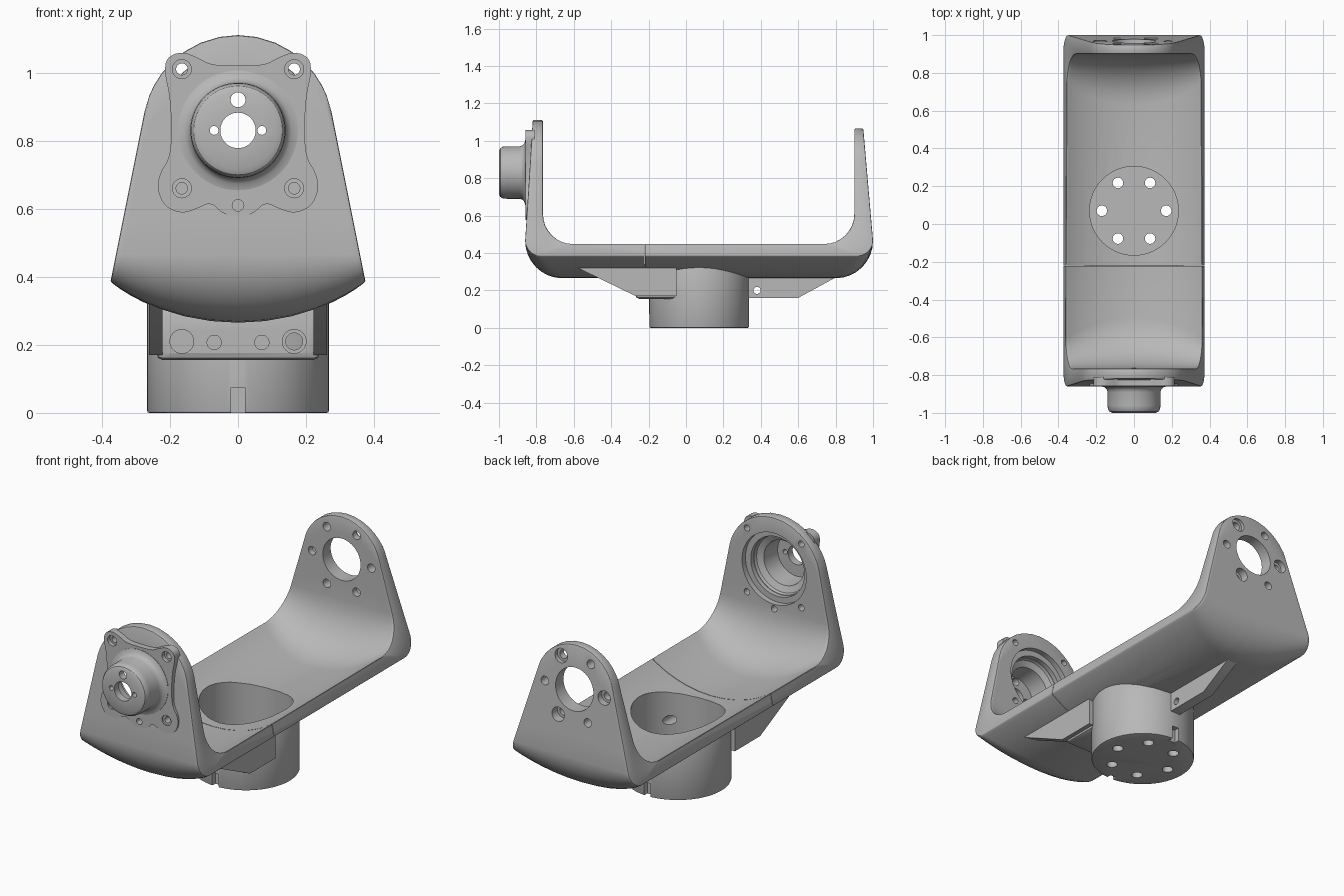
import bpy, bmesh
from math import sin, cos, pi, sqrt, radians

cube = bpy.data.objects.get("Cube")
if cube:
    bpy.data.objects.remove(cube, do_unlink=True)

grey = bpy.data.materials.new("plain_grey")
grey.use_nodes = True
grey.diffuse_color = (0.48, 0.48, 0.48, 1)
grey.node_tree.nodes["Principled BSDF"].inputs["Base Color"].default_value = (0.48, 0.48, 0.48, 1)
AXIS_Z = 0.83   # height of the pivot axis
BASE_Y = 0.07   # centre of the round base


def finish(name, bm):
    bmesh.ops.recalc_face_normals(bm, faces=bm.faces)
    mesh = bpy.data.meshes.new(name)
    bm.to_mesh(mesh)
    bm.free()
    mesh.materials.append(grey)
    obj = bpy.data.objects.new(name, mesh)
    bpy.context.collection.objects.link(obj)
    return obj


def place(axis, a, u, v):
    return {"x": (a, u, v), "y": (u, a, v), "z": (u, v, a)}[axis]


def prism(name, pts, axis, a, b):
    bm = bmesh.new()
    rings = [[bm.verts.new(place(axis, k, u, v)) for u, v in pts] for k in (a, b)]
    for ring in rings:
        bm.faces.new(ring)
    n = len(pts)
    for i in range(n):
        j = (i + 1) % n
        bm.faces.new((rings[0][i], rings[0][j], rings[1][j], rings[1][i]))
    return finish(name, bm)


def circle(u, v, r, n=32):
    return [(u + r * cos(2 * pi * i / n), v + r * sin(2 * pi * i / n)) for i in range(n)]


def drill(u, v, r, axis, a, b, n=32):
    obj = prism("cutter", circle(u, v, r, n), axis, a, b)
    obj.hide_render = True
    return obj


def rect(u0, u1, v0, v1):
    return [(u0, v0), (u1, v0), (u1, v1), (u0, v1)]


def lathe_y(name, profile, n=64):
    bm = bmesh.new()
    rings = [[bm.verts.new((r * cos(2 * pi * i / n), y, AXIS_Z + r * sin(2 * pi * i / n)))
              for r, y in profile] for i in range(n)]
    m = len(profile)
    for i in range(n):
        a, b = rings[i], rings[(i + 1) % n]
        for k in range(m):
            q = (k + 1) % m
            bm.faces.new((a[k], a[q], b[q], b[k]))
    return finish(name, bm)


def bake(obj):
    bpy.context.view_layer.update()
    dg = bpy.context.evaluated_depsgraph_get()
    mesh = bpy.data.meshes.new_from_object(obj.evaluated_get(dg))
    obj.modifiers.clear()
    obj.data = mesh


def bevel(obj, width, angle=40):
    m = obj.modifiers.new("bevel", "BEVEL")
    m.width, m.segments, m.limit_method = width, 2, "ANGLE"
    m.angle_limit = radians(angle)
    bake(obj)


def cut(obj, cutters):
    for c in cutters:
        m = obj.modifiers.new("cut", "BOOLEAN")
        m.operation, m.solver, m.object = "DIFFERENCE", "EXACT", c
    bake(obj)


def chaikin(pts):
    out = []
    for (a, b), (c, d) in zip(pts, pts[1:] + pts[:1]):
        out += [(.75 * a + .25 * c, .75 * b + .25 * d), (.25 * a + .75 * c, .25 * b + .75 * d)]
    return out


# Yoke shell: side, inner y, outer y at bend, outer y at top, cap radius, tangent z, tangent x, taper
FRONT = (-1, -0.765, -0.86, -0.82, 0.28, 0.885, 0.2746, 0.2)
REAR = (1, 0.9, 1.0, 0.945, 0.235, 0.895, 0.2258, 0.292)


def arm_line(t, end, outer):
    s, yi, yb, yt, cap, zt, xt, taper = end
    top = AXIS_Z + sqrt(cap ** 2 - (t * xt) ** 2)
    r, zc, yw = (0.2 - 0.12 * t * t, 0.465, yb) if outer else (0.27 - 0.11 * t * t, 0.61, yi)
    line = []
    for k in range(5):
        z = top + (zc - top) * k / 5
        line.append((yb + (yt - yb) * (z - zc) / (1.1 - zc) if outer else yi, z))
    for k in range(9):
        a = k * pi / 16
        line.append((yw - s * r + s * r * cos(a), zc - r * sin(a)))
    return [(t * (xt + taper * max(0, zt - z)), y, z) for y, z in line]


half = [0.2, 0.4, 0.57, 0.71, 0.82, 0.9, 0.95, 1]
bm = bmesh.new()
columns = []
for t in [-h for h in reversed(half)] + [0] + half:
    lines = [arm_line(t, FRONT, o) + arm_line(t, REAR, o)[::-1] for o in (True, False)]
    columns.append([bm.verts.new(p) for p in lines[0] + lines[1][::-1]])
n = len(columns[0])
for a, b in zip(columns, columns[1:]):
    for i in range(n):
        j = (i + 1) % n
        bm.faces.new((a[i], a[j], b[j], b[i]))
for c in (columns[0], columns[-1]):
    for i in range(n // 2 - 1):
        bm.faces.new((c[i], c[i + 1], c[n - 2 - i], c[n - 1 - i]))
yoke = finish("yoke_shell", bm)
bevel(yoke, 0.01)

# Round base cup
base = prism("base_cup", circle(0, BASE_Y, 0.267, 96), "z", 0, 0.33)
bevel(base, 0.006)

# Front block, its side cheeks and the rear rib
block = prism("front_block", rect(-0.27, -0.05, 0.155, 0.31), "x", -0.24, 0.24)
bevel(block, 0.02)
cheeks = [prism(f"{side}_cheek", [(-0.62, 0.34), (-0.27, 0.17), (-0.05, 0.17), (-0.05, 0.34)],
                "x", s * 0.222, s * 0.262) for side, s in (("left", 1), ("right", -1))]
rib = prism("rear_rib", [(0.3, 0.16), (0.6, 0.16), (0.83, 0.285), (0.83, 0.32), (0.3, 0.31)],
            "x", -0.03, 0.03)

# Lobed cover plate with a hollow hub
edge = [(0, 1.02), (.08, 1.022), (.12, 1.045), (.165, 1.062), (.21, 1.045), (.216, 1.0),
        (.2, .93), (.195, .83), (.2, .75), (.23, .705), (.238, .655), (.215, .605),
        (.165, .585), (.12, .6), (.08, .62), (.045, .585), (0, .573)]
outline = edge + [(-x, z) for x, z in reversed(edge[1:-1])]
plate = prism("cover_plate", chaikin(chaikin(outline)), "y", -0.857, -0.81)
hub = lathe_y("cover_hub", [(.052, -1.0), (.115, -1.0), (.13, -.993), (.138, -.98), (.14, -.96),
                            (.14, -.89), (.145, -.875), (.157, -.864), (.176, -.859), (.176, -.82),
                            (.16, -.82), (.155, -.835), (.122, -.85), (.115, -.96), (.052, -.96)])

# Cutters
bore = drill(0, BASE_Y, 0.235, "z", 0.05, 0.7, 96)
seam = prism("cutter", rect(-0.2215, -0.2185, 0.2, 0.6), "x", -0.5, 0.5)
cup = [drill(0, AXIS_Z, 0.195, "y", -0.795, -0.7, 64), drill(0, AXIS_Z, 0.163, "y", -0.95, -0.7, 64)]
corner_bolts = [(s * 0.165, z) for s in (-1, 1) for z in (0.66, 1.01)]
bolts = [drill(x, z, 0.017, "y", -0.95, -0.7, 20) for x, z in corner_bolts + [(0, 0.61)]]
sinks = [drill(x, z, 0.028, "y", -0.95, -0.835, 24) for x, z in corner_bolts]
hub_holes = [drill(x, z, r, "y", -1.05, -0.9, 20)
             for x, z, r in ((0, 0.92, 0.022), (0.07, AXIS_Z, 0.013), (-0.07, AXIS_Z, 0.013))]
rear_holes = [drill(0, AXIS_Z, 0.115, "y", 0.8, 1.1, 48)]
for i in range(6):
    a = i * pi / 3
    x, z = 0.18 * cos(a), AXIS_Z + 0.18 * sin(a)
    rear_holes.append(drill(x, z, 0.023, "y", 0.8, 1.1, 20))
    if i % 2:
        rear_holes.append(drill(x, z, 0.038, "y", 0.935, 1.1, 24))
floor_holes = [drill(x, y, 0.028, "z", -0.1, 0.1, 24) for x, y in circle(0, BASE_Y, 0.17, 6)]
notches = [prism("cutter", rect(y - 0.03, y + 0.03, -0.1, 0.075), "x", -0.02, 0.02)
           for y in (BASE_Y - 0.267, BASE_Y + 0.267)]
block_holes = []
for s in (-1, 1):
    block_holes += [drill(s * 0.165, 0.21, 0.035, "y", -0.4, -0.21, 24),
                    drill(s * 0.07, 0.207, 0.021, "y", -0.4, -0.22, 24)]
block_holes.append(drill(0.165, 0.21, 0.025, "y", -0.4, 0, 24))
rib_hole = drill(0.38, 0.2, 0.019, "x", -0.2, 0.2, 20)

cut(yoke, [bore, seam] + cup + bolts + rear_holes)
cut(base, [bore] + floor_holes + notches + block_holes[-1:])
cut(block, [bore] + block_holes)
for c in cheeks:
    cut(c, [bore])
cut(rib, [bore, rib_hole])
cut(plate, cup[1:] + bolts + sinks)
cut(hub, hub_holes)

for o in list(bpy.data.objects):
    if o.name.startswith("cutter"):
        bpy.data.objects.remove(o, do_unlink=True)

# Smooth curved surfaces, keep edges crisp
bpy.ops.object.select_all(action="DESELECT")
for o in [yoke, base, block, rib, plate, hub] + cheeks:
    o.select_set(True)
bpy.context.view_layer.objects.active = yoke
bpy.ops.object.shade_smooth_by_angle(angle=radians(32))
